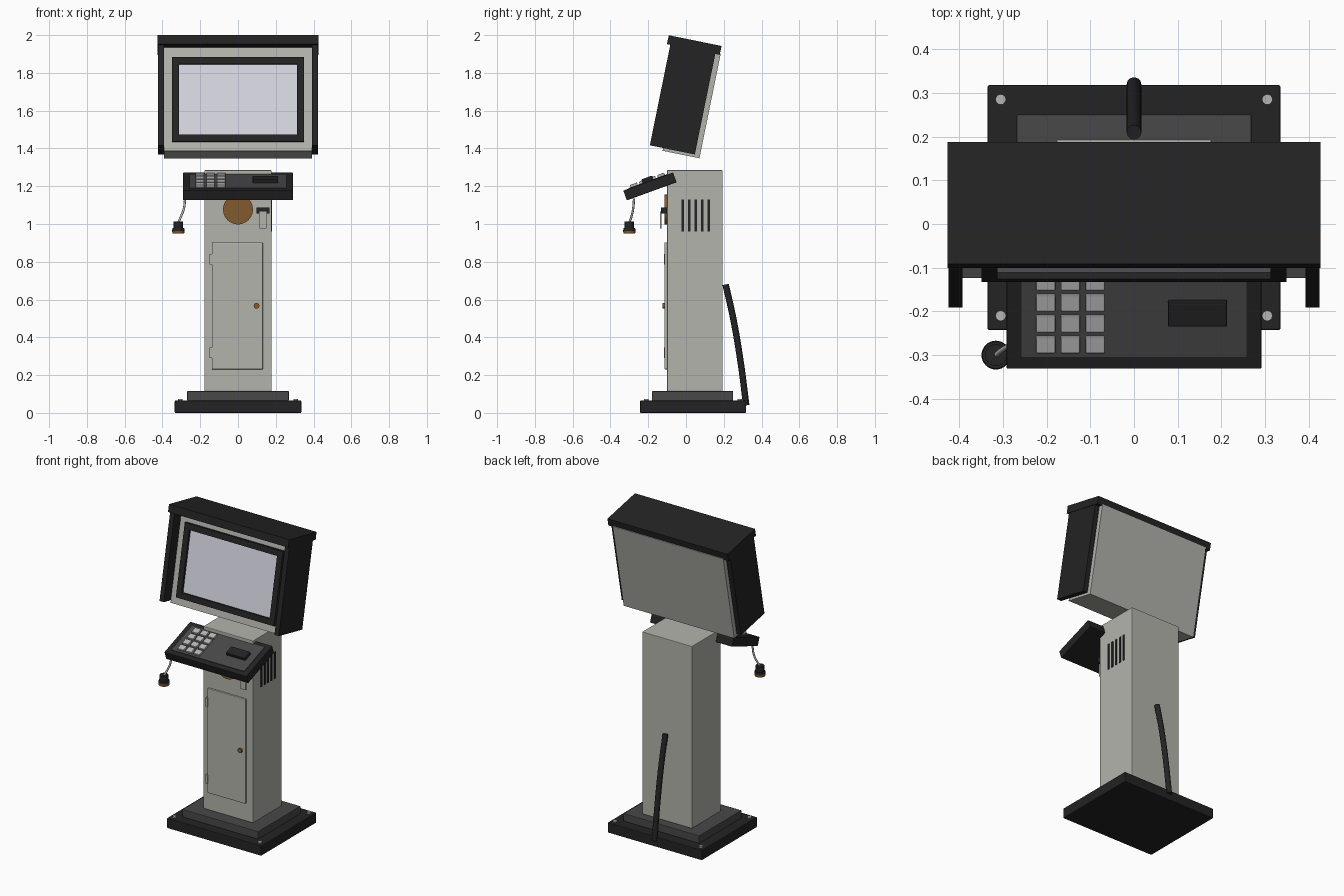
import bpy, bmesh, math
from mathutils import Matrix, Vector

if "Cube" in bpy.data.objects:
    bpy.data.objects.remove(bpy.data.objects["Cube"])


def material(name, r, g, b):
    m = bpy.data.materials.new(name)
    m.diffuse_color = (r, g, b, 1)
    m.use_nodes = True
    m.node_tree.nodes["Principled BSDF"].inputs["Base Color"].default_value = m.diffuse_color
    return m


GREY = material("light_grey", 0.45, 0.455, 0.415)
BLACK = material("black", 0.017, 0.017, 0.017)
DARK = material("dark_grey", 0.065, 0.065, 0.065)
SCREEN = material("pale_screen", 0.66, 0.66, 0.74)
KEY = material("key_grey", 0.46, 0.47, 0.46)
BROWN = material("bronze", 0.22, 0.1, 0.028)

FLAT = Matrix.Identity(4)
HEAD = Matrix.Rotation(math.radians(-11.5), 4, 'X')       # leaning monitor
TRAY = Matrix.Translation((0, -0.313, 1.125)) @ Matrix.Rotation(math.radians(20), 4, 'X')


def finish(name, bm, mat, frame):
    bmesh.ops.recalc_face_normals(bm, faces=bm.faces)
    me = bpy.data.meshes.new(name)
    bm.to_mesh(me)
    bm.free()
    me.materials.append(mat)
    ob = bpy.data.objects.new(name, me)
    ob.matrix_world = frame
    bpy.context.collection.objects.link(ob)
    return ob


def box(name, x, y, z, mat, frame=FLAT, bevel=0.0):
    """Box from (min, max) ranges, placed in a frame."""
    bm = bmesh.new()
    bmesh.ops.create_cube(bm, size=1)
    for v in bm.verts:
        v.co = Vector([(r[0] + r[1]) / 2 + c * (r[1] - r[0]) for c, r in zip(v.co, (x, y, z))])
    ob = finish(name, bm, mat, frame)
    if bevel:
        mod = ob.modifiers.new("bevel", 'BEVEL')
        mod.width, mod.segments = bevel, 2
    return ob


def smooth(ob):
    bpy.ops.object.select_all(action='DESELECT')
    ob.select_set(True)
    bpy.context.view_layer.objects.active = ob
    bpy.ops.object.shade_smooth_by_angle(angle=math.radians(35))


def cylinder(name, centre, r1, r2, depth, mat, axis='Z', sides=32):
    bm = bmesh.new()
    bmesh.ops.create_cone(bm, cap_ends=True, segments=sides, radius1=r1, radius2=r2, depth=depth)
    turn = Matrix.Rotation(math.radians(90), 4, 'X') if axis == 'Y' else FLAT
    ob = finish(name, bm, mat, Matrix.Translation(centre) @ turn)
    smooth(ob)
    return ob


def tube(name, points, radius, mat):
    cu = bpy.data.curves.new(name, 'CURVE')
    cu.dimensions = '3D'
    cu.bevel_depth, cu.bevel_resolution = radius, 4
    cu.use_fill_caps = True
    sp = cu.splines.new('BEZIER')
    sp.bezier_points.add(len(points) - 1)
    for p, co in zip(sp.bezier_points, points):
        p.co = co
        p.handle_left_type = p.handle_right_type = 'AUTO'
    cu.materials.append(mat)
    ob = bpy.data.objects.new(name, cu)
    bpy.context.collection.objects.link(ob)
    bpy.ops.object.select_all(action='DESELECT')
    ob.select_set(True)
    bpy.context.view_layer.objects.active = ob
    bpy.ops.object.convert(target='MESH')
    smooth(bpy.context.object)


# Base plates and floor bolts
box("base_plate", (-0.335, 0.335), (-0.243, 0.318), (0, 0.065), BLACK, bevel=0.004)
box("base_step", (-0.269, 0.269), (-0.18, 0.25), (0.065, 0.115), DARK, bevel=0.003)
for x in (-0.305, 0.305):
    for y in (-0.21, 0.285):
        cylinder("floor_bolt", (x, y, 0.068), 0.012, 0.012, 0.012, KEY, sides=16)

# Column with its service door
box("column", (-0.177, 0.177), (-0.10, 0.193), (0.115, 1.285), GREY, bevel=0.003)
box("service_door", (-0.138, 0.132), (-0.114, -0.099), (0.23, 0.902), GREY, bevel=0.004)
for z in (0.29, 0.785):
    box("door_hinge", (-0.15, -0.135), (-0.117, -0.099), (z, z + 0.055), GREY)
cylinder("door_lock", (0.098, -0.117, 0.567), 0.015, 0.015, 0.014, BROWN, 'Y', 20)

# Side vents on the right
for i in range(5):
    y = -0.018 + i * 0.0345
    box("vent_slot", (0.17, 0.181), (y - 0.007, y + 0.007), (0.96, 1.13), BLACK)

# Round speaker disc and hanging tag on the column front
cylinder("speaker_disc", (0, -0.105, 1.077), 0.079, 0.079, 0.016, BROWN, 'Y', 48)
box("tag_bracket", (0.098, 0.167), (-0.132, -0.099), (1.055, 1.088), BLACK)
box("tag", (0.114, 0.15), (-0.137, -0.129), (0.975, 1.066), GREY)

# Power cable at the back
tube("power_cable", [(0, 0.21, 0.68), (0, 0.252, 0.49), (0, 0.289, 0.27), (0, 0.319, 0.04)],
     0.017, BLACK)

# Monitor housing, screen and bezel
box("monitor_housing", (-0.393, 0.393), (-0.398, -0.199), (1.335, 1.9), GREY, HEAD)
box("screen", (-0.32, 0.32), (-0.402, -0.395), (1.415, 1.81), SCREEN, HEAD)
for s in (-1, 1):
    box("bezel_side", sorted((s * 0.312, s * 0.349)), (-0.417, -0.395), (1.382, 1.838), BLACK, HEAD)
for z in (1.382, 1.801):
    box("bezel_bar", (-0.312, 0.312), (-0.417, -0.395), (z, z + 0.037), BLACK, HEAD)

# Weather hood
box("hood_top", (-0.427, 0.427), (-0.488, -0.203), (1.893, 1.941), BLACK, HEAD)
for s in (-1, 1):
    box("hood_side", sorted((s * 0.393, s * 0.424)), (-0.47, -0.227), (1.35, 1.893), BLACK, HEAD)

# Keypad tray
box("tray", (-0.292, 0.292), (0, 0.28), (0, 0.055), BLACK, TRAY, 0.003)
box("tray_panel", (-0.257, 0.257), (0.03, 0.25), (0.05, 0.058), DARK, TRAY)
for col in range(3):
    for row in range(4):
        x, y = -0.202 + col * 0.0565, 0.0625 + row * 0.051
        box("key", (x - 0.022, x + 0.022), (y - 0.0195, y + 0.0195), (0.055, 0.071), KEY, TRAY, 0.003)
box("card_reader", (0.078, 0.213), (0.11, 0.17), (0.055, 0.078), BLACK, TRAY, 0.004)

# Hanging handpiece on a cord
tube("handpiece_cord", [(-0.28, -0.275, 1.135), (-0.287, -0.28, 1.08), (-0.304, -0.29, 1.035),
                        (-0.316, -0.30, 1.008)], 0.006, KEY)
cylinder("handpiece_body", (-0.316, -0.30, 0.992), 0.025, 0.025, 0.044, BLACK)
cylinder("handpiece_collar", (-0.316, -0.30, 0.971), 0.033, 0.031, 0.014, BLACK)
cylinder("handpiece_tip", (-0.316, -0.30, 0.957), 0.031, 0.033, 0.016, BROWN)
